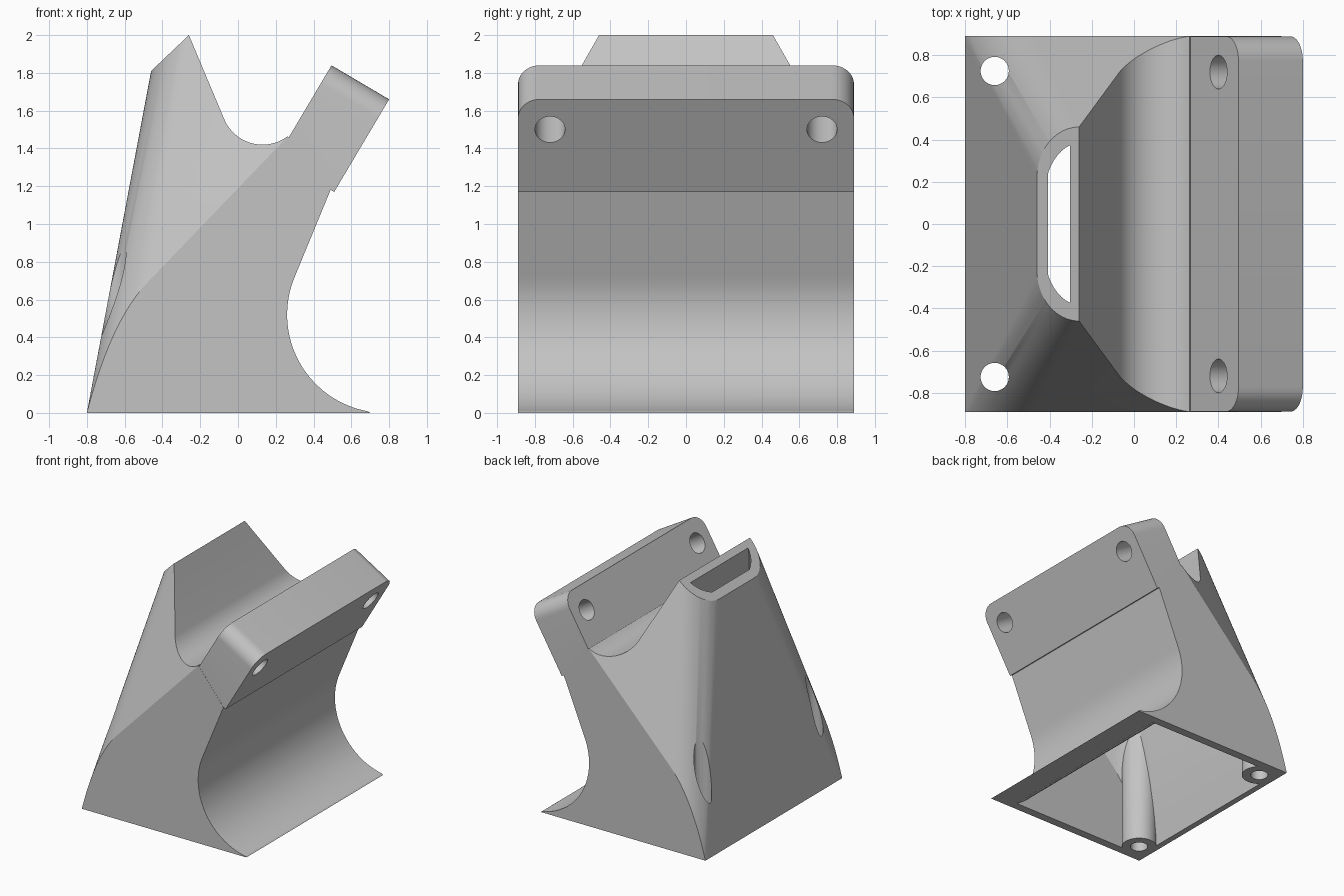
import bpy, bmesh, math
from mathutils import Vector, Matrix

if "Cube" in bpy.data.objects:
    bpy.data.objects.remove(bpy.data.objects["Cube"])

grey = bpy.data.materials.new("light_grey")
grey.diffuse_color = (0.55, 0.55, 0.55, 1)
grey.use_nodes = True
grey.node_tree.nodes["Principled BSDF"].inputs["Base Color"].default_value = grey.diffuse_color


def make(name, bm):
    bmesh.ops.recalc_face_normals(bm, faces=bm.faces)
    me = bpy.data.meshes.new(name)
    bm.to_mesh(me)
    bm.free()
    me.materials.append(grey)
    ob = bpy.data.objects.new(name, me)
    bpy.context.collection.objects.link(ob)
    return ob


def prism(name, base, sweep):
    """Extrude a flat outline along a vector."""
    bm = bmesh.new()
    face = bm.faces.new([bm.verts.new(p) for p in base])
    out = bmesh.ops.extrude_face_region(bm, geom=[face], use_keep_orig=True)
    bmesh.ops.translate(bm, vec=sweep, verts=[v for v in out["geom"] if isinstance(v, bmesh.types.BMVert)])
    return make(name, bm)


def side_prism(name, outline):
    return prism(name, [(x, -1.0, z) for x, z in outline], (0, 2.0, 0))


def hull(name, points):
    bm = bmesh.new()
    for p in points:
        bm.verts.new(p)
    res = bmesh.ops.convex_hull(bm, input=bm.verts)
    loose = {v for v in res["geom_interior"] + res["geom_unused"] if isinstance(v, bmesh.types.BMVert)}
    bmesh.ops.delete(bm, geom=list(loose), context="VERTS")
    return make(name, bm)


def rod(name, a, b, r):
    a, b = Vector(a), Vector(b)
    bm = bmesh.new()
    rot = (b - a).to_track_quat("Z", "Y").to_matrix().to_4x4()
    bmesh.ops.create_cone(bm, cap_ends=True, segments=32, radius1=r, radius2=r, depth=(b - a).length,
                          matrix=Matrix.Translation((a + b) / 2) @ rot)
    return make(name, bm)


def boolean(ob, tool, op):
    m = ob.modifiers.new(op.lower(), "BOOLEAN")
    m.operation, m.object, m.solver = op, tool, "EXACT"
    bpy.context.view_layer.objects.active = ob
    bpy.ops.object.modifier_apply(modifier=m.name)
    bpy.data.objects.remove(tool)


def arc(cx, cz, r, a0, a1, n):
    return [(cx + r * math.cos(math.radians(a0 + (a1 - a0) * i / n)),
             cz + r * math.sin(math.radians(a0 + (a1 - a0) * i / n))) for i in range(n + 1)]


def taper(name, half, ring_in, dx):
    """Tapered envelope: wide base blending into the rounded slot at the top."""
    pts = []
    for s in (-1, 1):
        # boundary of the flat side
        side = [(-0.819, -0.1), (1, -0.1), (1, 2.23), (0.27, 1.47)]
        for i in range(13):
            t = i / 12
            side.append((-0.8 * (1 - t) ** 2 - 1.34 * t * (1 - t) - 0.47 * t * t, t * (1 - t) + 0.7 * t * t))
        pts += [(x, s * half, z) for x, z in side]
        # rounded corner of the slot, and its continuation past the rim
        for i in range(13):
            a = math.pi / 2 * i / 12
            x = -0.26 - 0.2 * math.cos(a)
            y = 0.22 + 0.24 * math.sin(a) - ring_in
            z = 1.81 + (x + 0.46) * 0.95
            x += dx * math.cos(a)
            pts += [(x, s * y, z), (x + 0.0113, s * (y - 0.02), z + 0.06)]
    return hull(name, pts)


# Outer shell: side profile trimmed by the tapered envelope
body = side_prism("duct_body", [(-1, 0), (-1, 1.297), (-0.26, 2.0)]
                  + arc(0.13, 1.64, 0.22, 204, 307, 20) + [(0.49, 1.18)]
                  + arc(0.78, 0.52, 0.52, 156.4, 260, 28) + [(0.70, 0)])
boolean(body, taper("envelope", 0.89, 0, 0), "INTERSECT")

# Mounting flange with rounded upper corners
d, n = Vector((0.51, 0, 0.86)), Vector((0.305, 0, -0.18))
corner = Vector((0.495, 0, 1.84))
outline = [(-0.889, -0.57)] + [(-y, u) for y, u in reversed(arc(0.774, -0.115, 0.115, 0, 90, 10))][::-1] \
    + arc(0.774, -0.115, 0.115, 90, 0, 10) + [(0.889, -0.57)]
flange = prism("flange", [corner + d * u + Vector((0, y, 0)) for y, u in outline], n)
boolean(body, flange, "UNION")

# Hollow inside, leaving a post around each base screw
cavity = side_prism("cavity", [(-0.77, -0.1), (-0.372, 2.05), (-0.337, 2.05)]
                    + arc(0.13, 1.64, 0.29, 204, 300, 16) + [(0.436, 1.2)]
                    + arc(0.78, 0.52, 0.59, 156, 242, 20) + [(0.50, -0.1)])
boolean(cavity, taper("inner_envelope", 0.82, 0.075, 0.03), "INTERSECT")
for s in (-1, 1):
    boolean(cavity, rod("post", (-0.66, s * 0.725, -0.3), (-0.66, s * 0.725, 1.8), 0.135), "DIFFERENCE")
boolean(body, cavity, "DIFFERENCE")

# Screw holes through the base posts and the flange
axis = n.normalized()
for s in (-1, 1):
    boolean(body, rod("base_hole", (-0.66, s * 0.725, -0.2), (-0.66, s * 0.725, 1.9), 0.067), "DIFFERENCE")
    mid = Vector((0.55, s * 0.72, 1.592))
    boolean(body, rod("flange_hole", mid - axis * 0.25, mid + axis * 0.4, 0.08), "DIFFERENCE")

bpy.ops.object.select_all(action="DESELECT")
body.select_set(True)
bpy.context.view_layer.objects.active = body
bpy.ops.object.shade_smooth_by_angle(angle=math.radians(25))
